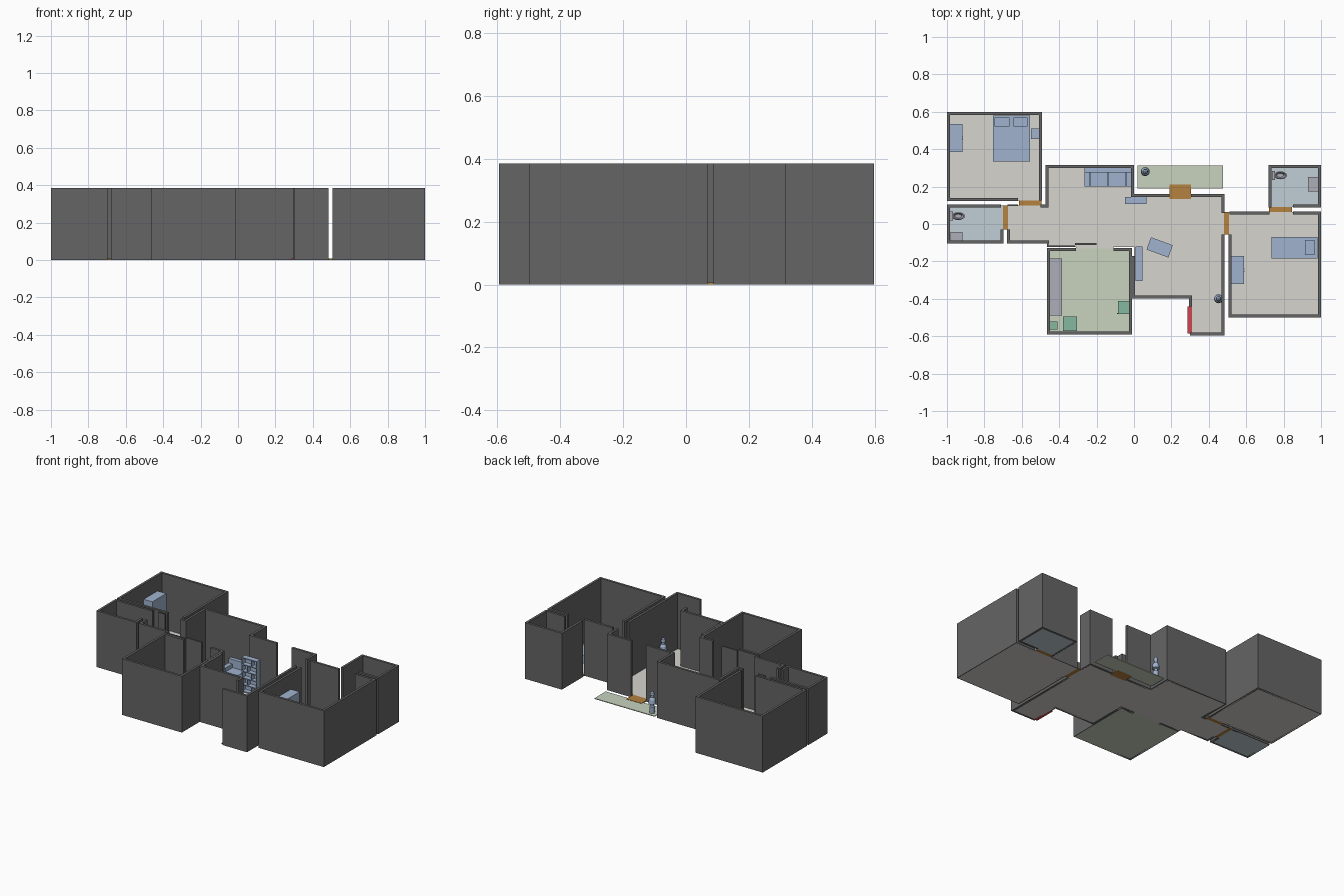
import bpy, bmesh, math
from mathutils import Vector, Matrix

if "Cube" in bpy.data.objects:
    bpy.data.objects.remove(bpy.data.objects["Cube"])

WALL_H, HALF_T, SLAB = 0.385, 0.008, 0.005


def material(name, rgb):
    m = bpy.data.materials.new(name)
    m.diffuse_color = (*rgb, 1)
    m.use_nodes = True
    m.node_tree.nodes["Principled BSDF"].inputs["Base Color"].default_value = m.diffuse_color
    return m


WALL = material("wall_grey", (0.13, 0.13, 0.13))
FLOOR = material("floor_beige", (0.68, 0.66, 0.62))
TILE = material("tile_blue", (0.53, 0.62, 0.66))
GREEN = material("pale_green", (0.58, 0.65, 0.52))
BLUE = material("furniture_blue", (0.35, 0.45, 0.62))
WOOD = material("door_wood", (0.46, 0.22, 0.05))
RED = material("entry_red", (0.6, 0.06, 0.08))
MINT = material("appliance_green", (0.24, 0.48, 0.35))
CHINA = material("fixture_grey", (0.42, 0.42, 0.48))


def finish(name, bm, mat):
    bmesh.ops.recalc_face_normals(bm, faces=bm.faces)
    me = bpy.data.meshes.new(name)
    bm.to_mesh(me)
    bm.free()
    me.materials.append(mat)
    ob = bpy.data.objects.new(name, me)
    bpy.context.collection.objects.link(ob)
    return ob


def prism(name, outline, z0, z1, mat):
    bm = bmesh.new()
    f = bm.faces.new([bm.verts.new((x, y, z0)) for x, y in outline])
    top = bmesh.ops.extrude_face_region(bm, geom=[f])["geom"]
    bmesh.ops.translate(bm, vec=(0, 0, z1 - z0), verts=[v for v in top if isinstance(v, bmesh.types.BMVert)])
    return finish(name, bm, mat)


def boxes(name, items, mat):
    """One object from (x0, x1, y0, y1, z0, z1) boxes."""
    bm = bmesh.new()
    for x0, x1, y0, y1, z0, z1 in items:
        mx = Matrix.Translation(((x0 + x1) / 2, (y0 + y1) / 2, (z0 + z1) / 2))
        bmesh.ops.create_cube(bm, size=1, matrix=mx @ Matrix.Diagonal((x1 - x0, y1 - y0, z1 - z0, 1)))
    return finish(name, bm, mat)


def wall(name, path, half=HALF_T):
    """Mitred full-height wall along a right-angled centre line."""
    pts = [Vector(p) for p in path]
    norms = [Vector((-(b - a).y, (b - a).x)).normalized() for a, b in zip(pts, pts[1:])]
    offs = [norms[0]] + [a + b for a, b in zip(norms, norms[1:])] + [norms[-1]]
    left = [p + o * half for p, o in zip(pts, offs)]
    right = [p - o * half for p, o in zip(pts, offs)]
    return prism(name, left + right[::-1], 0, WALL_H, WALL)


def lathe(name, profile, x, y, mat, n=16):
    bm = bmesh.new()
    rings = [[bm.verts.new((x + r * math.cos(2 * math.pi * i / n), y + r * math.sin(2 * math.pi * i / n), z))
              for i in range(n)] for r, z in profile]
    for a, b in zip(rings, rings[1:]):
        for i in range(n):
            bm.faces.new((a[i], a[(i + 1) % n], b[(i + 1) % n], b[i]))
    bm.faces.new(rings[0])
    bm.faces.new(rings[-1])
    return finish(name, bm, mat)


# Walls, left wing to right wing
wall("left_bedroom_wall", [(-.62, .13), (-.992, .13), (-.992, .59), (-.5, .59), (-.5, .125)])
wall("left_bath_wall", [(-.71, .097), (-.992, .097), (-.992, -.097), (-.705, -.097), (-.705, -.03)])
wall("hall_stub_wall", [(-.675, .1), (-.62, .1)], .004)
wall("hall_wall", [(-.672, -.03), (-.672, -.097), (-.455, -.097)])
wall("hall_front_wall", [(-.462, -.09), (-.462, -.118), (-.315, -.118)], .004)
wall("living_back_wall", [(-.5, .097), (-.465, .097), (-.465, .308), (-.008, .308), (-.008, .152), (.19, .152)])
wall("garden_side_wall", [(.305, .152), (.477, .152), (.477, .06)])
wall("entry_wall", [(.477, -.055), (.477, -.587), (.3, -.587)])
wall("living_front_wall", [(.303, -.44), (.303, -.39), (-.002, -.39), (-.002, -.17)])
wall("kitchen_wall", [(-.31, -.137), (-.458, -.137), (-.458, -.582), (-.02, -.582), (-.02, -.137), (-.11, -.137)])
wall("kitchen_sliding_panel", [(-.315, -.106), (-.2, -.106)], .005)
wall("right_bedroom_wall", [(.513, -.055), (.513, -.492), (.992, -.492), (.992, .06), (.85, .06)])
wall("right_bedroom_back_wall", [(.51, .06), (.725, .06)])
wall("right_bath_wall", [(.727, .088), (.727, .308), (.992, .308), (.992, .095), (.85, .095)])

# Floors
L = -.465
prism("living_floor", [(-.675, -.1), (L, -.1), (L, -.122), (0, -.122), (0, -.39), (.303, -.39), (.303, -.59),
                       (.48, -.59), (.48, .155), (-.008, .155), (-.008, .31), (L, .31), (L, .1), (-.675, .1)],
      0, SLAB, FLOOR)
for name, x0, x1, y0, y1, mat in [
        ("left_bedroom_floor", -.995, -.495, .125, .595, FLOOR),
        ("left_bath_floor", -.995, -.7, -.1, .1, TILE),
        ("kitchen_floor", -.462, -.016, -.586, -.132, GREEN),
        ("right_bedroom_floor", .508, .995, -.496, .065, FLOOR),
        ("right_bath_floor", .722, .995, .09, .312, TILE),
        ("garden_floor", .02, .475, .19, .312, GREEN),
        ("kitchen_threshold", -.31, -.11, -.132, -.122, FLOOR)]:
    boxes(name, [(x0, x1, y0, y1, 0, SLAB)], mat)

# Door thresholds
for name, x0, x1, y0, y1, mat in [
        ("left_bedroom_door", -.615, -.495, .1, .125, WOOD),
        ("left_bath_door", -.7, -.675, -.03, .1, WOOD),
        ("garden_door", .19, .305, .135, .21, WOOD),
        ("right_bedroom_door", .48, .508, -.055, .065, WOOD),
        ("right_bath_door", .722, .845, .065, .09, WOOD),
        ("entry_door", .285, .31, -.585, -.44, RED)]:
    boxes(name, [(x0, x1, y0, y1, 0, SLAB + .002)], mat)

# Beds, nightstand, wardrobes
S = SLAB
boxes("double_bed", [(-.755, -.555, .335, .58, S, .065), (-.745, -.665, .52, .57, .065, .077),
                     (-.645, -.57, .52, .57, .065, .077)], BLUE)
boxes("single_bed", [(.735, .98, -.185, -.07, S, .06), (.915, .965, -.165, -.085, .06, .072)], BLUE)
boxes("nightstand", [(-.55, -.508, .455, .51, S, .065)], BLUE)
for name, x, y in [("left_wardrobe", -.984, .46), ("right_wardrobe", .521, -.247)]:
    boxes(name, [(x, x + .066, y - .075, y + .075, S, .28),
                 (x + .066, x + .07, y - .009, y - .004, .12, .16),
                 (x + .066, x + .07, y + .004, y + .009, .12, .16)], BLUE)

# Sofa: base, back, arms, two cushions
boxes("sofa", [(-.265, -.016, .2, .3, S, .04), (-.265, -.016, .275, .3, .04, .11),
               (-.265, -.235, .2, .275, .04, .08), (-.04, -.016, .2, .275, .04, .08),
               (-.233, -.139, .2, .275, .04, .055), (-.136, -.042, .2, .275, .04, .055)], BLUE)

# Open bookshelf with one staggered divider per level
sx0, sx1, sy0, sy1, sh = -.048, .066, .108, .144, .24
step = (sh - S - .006) / 5
shelf = [(sx0, sx0 + .006, sy0, sy1, S, sh), (sx1 - .006, sx1, sy0, sy1, S, sh),
         (sx0, sx1, sy1 - .004, sy1, S, sh)]
for i in range(6):
    z = S + i * step
    shelf.append((sx0 + .006, sx1 - .006, sy0, sy1 - .004, z, z + .006))
    if i < 5:
        d = sx0 + (.04 if i % 2 else .07)
        shelf.append((d, d + .005, sy0, sy1 - .004, z + .006, z + step))
boxes("bookshelf", shelf, BLUE)

# Low cabinet and angled table
boxes("low_cabinet", [(.007, .045, -.305, -.12, S, .075)], BLUE)
legs = [(a - .005, a + .005, b - .005, b + .005, 0, .05) for a in (-.052, .052) for b in (-.028, .028)]
table = boxes("angled_table", [(-.062, .062, -.035, .035, .05, .06)] + legs, BLUE)
table.location = (.137, -.125, S)
table.rotation_euler.z = math.radians(-20)

# Round tiered planters
tiers = [(.016, S), (.018, .05), (.01, .054), (.01, .066), (.024, .07), (.02, .098),
         (.01, .112), (.01, .122), (.014, .13), (.012, .145), (.004, .152)]
lathe("garden_planter", tiers, .06, .28, BLUE)
lathe("entry_planter", tiers, .452, -.4, BLUE)

# Kitchen fittings
boxes("kitchen_counter", [(-.45, -.385, -.49, -.185, S, .12)], CHINA)
boxes("kitchen_bin", [(-.45, -.408, -.565, -.52, S, .08)], MINT)
boxes("stove", [(-.38, -.305, -.572, -.495, S, .12)], MINT)
boxes("fridge", [(-.085, -.028, -.482, -.413, S, .17), (-.092, -.085, -.48, -.476, .07, .14)], MINT)

# Bathroom fixtures
for side, x, y, sink in [("left", -.94, .042, (-.98, -.918, -.089, -.042)),
                         ("right", .782, .26, (.93, .984, .175, .25))]:
    bowl = lathe(side + "_toilet_bowl", [(.4, S), (.45, .02), (.95, .045), (1, .055), (.8, .057), (.5, .035)],
                 0, 0, CHINA)
    bowl.scale = (.036, .021, 1)
    bowl.location = (x, y, 0)
    boxes(side + "_toilet_tank", [(x - .044, x - .028, y - .024, y + .024, S, .095)], CHINA)
    a, b, c, d = sink
    cx, cy = (a + b) / 2, (c + d) / 2
    boxes(side + "_sink", [(a, b, c, d, .095, .115), (cx - .012, cx + .012, cy - .012, cy + .012, S, .095)], CHINA)
